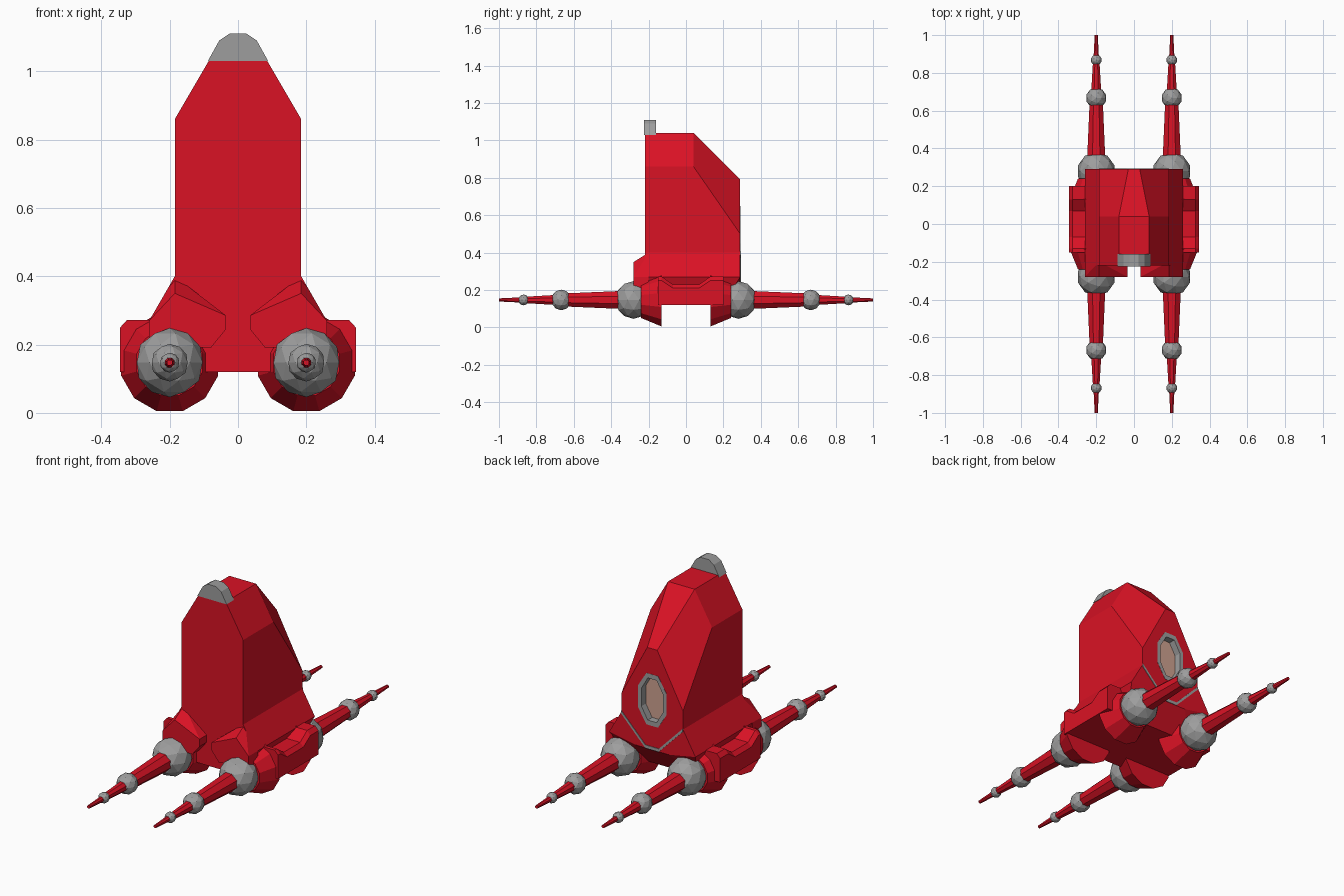
import bpy, bmesh, math

if "Cube" in bpy.data.objects:
    bpy.data.objects.remove(bpy.data.objects["Cube"])


def material(name, rgb):
    m = bpy.data.materials.new(name)
    m.diffuse_color = (*rgb, 1)
    m.use_nodes = True
    m.node_tree.nodes["Principled BSDF"].inputs["Base Color"].default_value = m.diffuse_color
    return m


RED = material("red_paint", (0.70, 0.006, 0.018))
GREY = material("grey_metal", (0.34, 0.34, 0.34))
GLASS = material("beige_glass", (0.62, 0.36, 0.28))


def finish(name, bm, mat):
    bmesh.ops.recalc_face_normals(bm, faces=bm.faces)
    me = bpy.data.meshes.new(name)
    bm.to_mesh(me)
    bm.free()
    ob = bpy.data.objects.new(name, me)
    bpy.context.collection.objects.link(ob)
    me.materials.append(mat)
    return ob


def loft(name, rings, mat, caps=True, closed=False):
    """Skin a list of equal-length point rings."""
    bm = bmesh.new()
    vs = [[bm.verts.new(p) for p in r] for r in rings]
    n = len(vs[0])
    pairs = list(zip(vs, vs[1:])) + ([(vs[-1], vs[0])] if closed else [])
    for a, b in pairs:
        for i in range(n):
            j = (i + 1) % n
            bm.faces.new((a[i], a[j], b[j], b[i]))
    if caps and not closed:
        bm.faces.new(vs[0])
        bm.faces.new(vs[-1])
    return finish(name, bm, mat)


def hull(name, pts, mat):
    bm = bmesh.new()
    vs = [bm.verts.new(p) for p in pts]
    bmesh.ops.convex_hull(bm, input=vs)
    bmesh.ops.dissolve_limit(bm, angle_limit=0.01, verts=bm.verts, edges=bm.edges)
    return finish(name, bm, mat)


def section(half, y):
    """Symmetric ring at depth y from right-hand (x, z) points."""
    return [(x, y, z) for x, z in half] + [(-x, y, z) for x, z in reversed(half)]


def circle(x, y, z, r, n):
    return [(x + r * math.cos(math.tau * (i + 0.5) / n), y,
             z + r * math.sin(math.tau * (i + 0.5) / n)) for i in range(n)]


# Tall faceted cabin, chamfered toward the rear
full = [(0.185, 0.26), (0.185, 0.86), (0.08, 1.04)]
rear = [(0.185, 0.26), (0.185, 0.50), (0.03, 0.79)]
cabin = loft("cabin", [section(full, -0.22), section(full, 0.04), section(rear, 0.29)], RED)

# Flared base under the cabin
base_pts = section([(0.185, 0.40), (0.26, 0.27)], -0.22)
base_pts += section([(0.185, 0.40), (0.26, 0.27), (0.10, 0.24)], 0.29)
base_pts += section([(0.20, 0.12)], -0.22) + section([(0.20, 0.12)], 0.20)
base = hull("flared_base", base_pts, RED)

# Front shoulder blocks with a gap between them
low = [(0.035, 0.285), (0.035, 0.245), (0.08, 0.19), (0.26, 0.27), (0.26, 0.20)]
for s, side in ((1, "right"), (-1, "left")):
    pts = [(s * x, -0.28, z) for x, z in low + [(0.185, 0.35)]]
    pts += [(s * x, -0.20, z) for x, z in low + [(0.185, 0.40)]]
    hull("shoulder_" + side, pts, RED)

# Side skirts, dipping in the middle
for s, side in ((1, "right"), (-1, "left")):
    rings = []
    for y, top, shoulder in ((-0.15, 0.25, 0.272), (-0.13, 0.25, 0.272), (-0.07, 0.21, 0.23),
                             (0.07, 0.21, 0.23), (0.13, 0.25, 0.272), (0.20, 0.25, 0.272)):
        prof = [(0.06, 0.12), (0.345, 0.12), (0.345, top), (0.325, shoulder), (0.06, shoulder)]
        rings.append([(s * x, y, z) for x, z in prof])
    loft("skirt_" + side, rings, RED)

# Four runners: socket, ball joints and tapering rods
Z = 0.147
for sx, side in ((1, "right"), (-1, "left")):
    for sy, end in ((-1, "front"), (1, "rear")):
        tag = side + "_" + end
        x = 0.2 * sx
        loft("socket_" + tag, [circle(x, sy * 0.13, Z, 0.147, 12),
                               circle(x, sy * 0.24, Z, 0.10, 12)], RED)
        for i, (y0, r0, y1, r1) in enumerate(((0.30, 0.054, 0.665, 0.037),
                                              (0.665, 0.031, 0.868, 0.018),
                                              (0.868, 0.016, 1.0, 0.009))):
            loft(f"rod_{i}_{tag}", [circle(x, sy * y0, Z, r0, 8),
                                    circle(x, sy * y1, Z, r1, 8)], RED)
        for i, (y, r) in enumerate(((0.28, 0.101), (0.667, 0.055), (0.868, 0.029))):
            bm = bmesh.new()
            bmesh.ops.create_icosphere(bm, subdivisions=2, radius=r)
            bmesh.ops.translate(bm, verts=bm.verts, vec=(x, sy * y, Z))
            finish(f"joint_{i}_{tag}", bm, GREY)

# Grey crest on top of the front
crest = [(0.088, 1.03), (0.08, 1.045), (0.055, 1.09), (0.025, 1.11)]
loft("crest", [section(crest, -0.224), section(crest, -0.16)], GREY)


# Rear window: recess, frame and pane
def window_ring(k, y):
    half = [(0.035, -0.14), (0.085, -0.06), (0.085, 0.06), (0.035, 0.14)]
    return section([(x * k, 0.51 + z * (k if k > 0.9 else k + 0.06)) for x, z in half], y)


cutter = loft("window_cutter", [window_ring(1, 0.235), window_ring(1, 0.35)], RED)
cutter.hide_render = True
cutter.hide_viewport = True
for ob in (cabin, base):
    mod = ob.modifiers.new("window_recess", "BOOLEAN")
    mod.operation = "DIFFERENCE"
    mod.solver = "EXACT"
    mod.object = cutter
loft("window_frame", [window_ring(1, 0.237), window_ring(1, 0.291),
                      window_ring(0.76, 0.291), window_ring(0.76, 0.237)], GREY, closed=True)
loft("window_pane", [window_ring(0.8, 0.245), window_ring(0.8, 0.253)], GLASS)

# Thin grey trim line following the base on the rear
outer = [(0.185, 0.405), (0.04, 0.257)]
inner = [(0.185, 0.388), (0.04, 0.24)]
path_a = section(outer, 0)
path_b = section(inner, 0)
for i in range(3):
    quad = [path_a[i], path_a[i + 1], path_b[i + 1], path_b[i]]
    loft(f"trim_{i}", [[(x, y, z) for x, _, z in quad] for y in (0.287, 0.293)], GREY)
